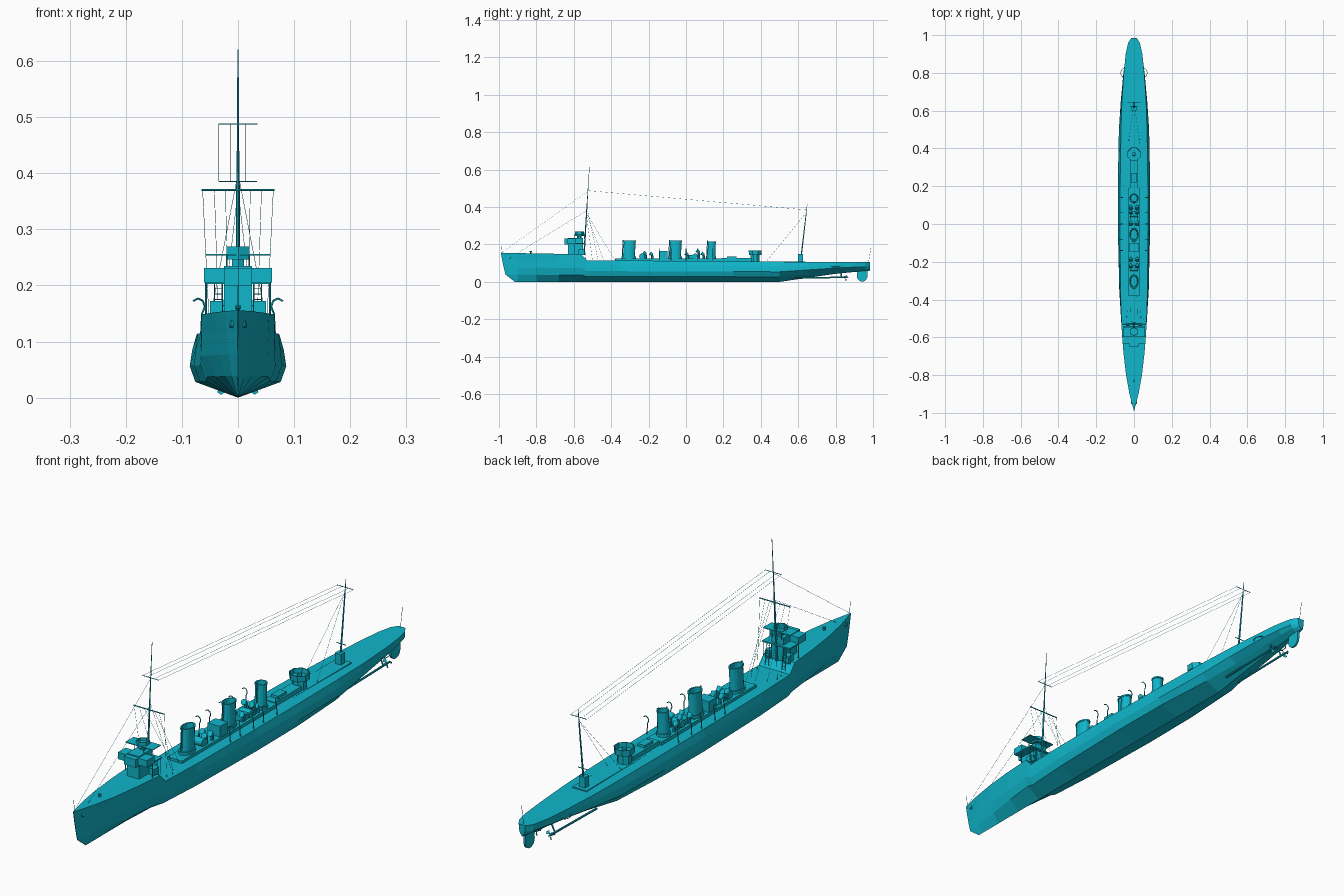
import bpy, math
from mathutils import Vector

cube = bpy.data.objects.get("Cube")
if cube:
    bpy.data.objects.remove(cube, do_unlink=True)

paint = bpy.data.materials.new("cyan paint")
paint.use_nodes = True
colour = (0.005, 0.47, 0.6, 1)
paint.diffuse_color = colour
paint.node_tree.nodes["Principled BSDF"].inputs["Base Color"].default_value = colour


def make(name, verts, faces):
    me = bpy.data.meshes.new(name)
    me.from_pydata(verts, [], faces)
    me.materials.append(paint)
    ob = bpy.data.objects.new(name, me)
    bpy.context.collection.objects.link(ob)
    return ob


def loft(name, rings):
    """Skin a list of equal closed rings and cap both ends."""
    n = len(rings[0])
    verts = [p for ring in rings for p in ring]
    faces = [(i * n + j, i * n + (j + 1) % n, (i + 1) * n + (j + 1) % n, (i + 1) * n + j)
             for i in range(len(rings) - 1) for j in range(n)]
    faces += [tuple(reversed(range(n))), tuple(range(len(verts) - n, len(verts)))]
    return make(name, verts, faces)


def box(name, x, y, z):
    """Box from three (low, high) ranges."""
    return loft(name, [[(x[0], y[0], h), (x[1], y[0], h), (x[1], y[1], h), (x[0], y[1], h)] for h in z])


def turned(name, x, y, profile, sides=16, sy=1, lean=0):
    """Upright turned form from (radius, z) pairs, stretched by sy along y."""
    z0 = profile[0][1]
    turn = [math.tau * (k + 0.5) / sides for k in range(sides)]
    return loft(name, [[(x + r * math.cos(a), y + lean * (z - z0) + r * sy * math.sin(a), z)
                        for a in turn] for r, z in profile])


def rod(name, a, b, r, r2=None, sides=6):
    a, b = Vector(a), Vector(b)
    q = (b - a).to_track_quat('Z', 'Y')
    turn = [math.tau * k / sides for k in range(sides)]
    return loft(name, [[p + q @ Vector((s * math.cos(t), s * math.sin(t), 0)) for t in turn]
                       for p, s in ((a, r), (b, r if r2 is None else r2))])


def path(name, pts, r, sides=5):
    for a, b in zip(pts, pts[1:]):
        rod(name, a, b, r, sides=sides)


def wire(name, a, b):
    rod(name, a, b, 0.0005, sides=3)


# Hull: y, bilge half width, mid half width, deck half width, deck z, keel z
stations = [
    (-.9, .012, .017, .024, .154, 0), (-.8, .024, .034, .042, .152, 0),
    (-.68, .042, .052, .056, .15, 0), (-.56, .055, .065, .065, .148, 0),
    (-.53, .057, .067, .066, .115, 0), (-.35, .068, .078, .072, .114, 0),
    (0, .076, .086, .074, .112, 0), (.25, .074, .085, .073, .11, 0),
    (.5, .06, .08, .069, .108, 0), (.65, .04, .07, .064, .106, .022),
    (.8, .03, .056, .054, .105, .043), (.9, .026, .042, .044, .105, .053),
    (.96, .02, .029, .031, .105, .057), (.985, .008, .012, .014, .105, .06)]


def section(ys, bilge, mid, deck, top, keel):
    widths = (0, bilge, mid, .65 * mid + .35 * deck, deck)
    half = [(w, ys[i], keel + (top - keel) * i / 4) for i, w in enumerate(widths)]
    return half + [(-w, y, z) for w, y, z in reversed(half[1:])]


stem = section((-.915, -.965, -.975, -.983, -.99), .0008, .0008, .0008, .156, 0)
loft("hull", [stem] + [section([s[0]] * 5, *s[1:]) for s in stations])

# Deckhouses along the centreline
box("funnel_casing", (-.03, .03), (-.38, .19), (.108, .124))
box("aft_casing", (-.022, .022), (.19, .35), (.106, .127))
box("aft_deck_strip", (-.03, .03), (.2, .64), (.1, .11))
box("boiler_house", (-.026, .026), (-.145, -.1), (.12, .165))
box("engine_skylight", (-.018, .018), (.0, .04), (.12, .145))
box("aft_locker", (-.015, .015), (.22, .27), (.12, .137))

# Funnels with open tops and base collars
for name, y, length, top in (("front", -.305, .033, .22), ("middle", -.058, .032, .22), ("rear", .135, .022, .217)):
    turned(name + "_funnel", 0, y, [(.021, .12), (.02, top - .006), (.022, top - .006),
           (.022, top), (.018, top), (.017, top - .03)], 16, length / .021, .04)
    turned(name + "_funnel_collar", 0, y, [(.025, .12), (.025, .135)], 16, length / .021)
    rod(name + "_steam_pipe", (0, y - length - .003, .12), (0, y - length + .002, top + .004), .003)

# Cowl ventilators
for y, h in ((-.215, .155), (-.18, .15), (.01, .15), (.07, .165), (.095, .15)):
    for s in (-1, 1):
        path("ventilator_trunk", [(s * .017, y, .12), (s * .017, y, h - .01), (s * .017, y - .005, h)], .006, 8)
        rod("ventilator_cowl", (s * .017, y + .002, h - .006), (s * .017, y - .013, h + .004), .006, .011, 10)

# Drums lying across the casing
for y in (-.235, .05):
    rod("winch_drum", (-.022, y, .137), (.022, y, .137), .015, sides=12)

# Aft gun tub
turned("gun_tub_base", 0, .37, [(.026, .106), (.026, .146)], 8)
turned("gun_tub", 0, .37, [(.036, .145), (.038, .168), (.035, .168), (.034, .15)], 8)
turned("gun_mount", 0, .37, [(.01, .148), (.008, .165)], 8)

# Bridge
box("bridge_house", (-.025, .025), (-.63, -.55), (.145, .235))
box("bridge_wheelhouse", (-.061, .061), (-.635, -.59), (.205, .231))
box("wheelhouse_front", (-.025, .025), (-.65, -.63), (.2, .231))
box("bridge_rear_deck", (-.058, .058), (-.6, -.54), (.203, .208))
box("compass_platform", (-.057, .057), (-.595, -.545), (.253, .256))
turned("director_pedestal", 0, -.57, [(.012, .23), (.012, .25)], 6)
turned("director_drum", 0, -.57, [(.024, .246), (.024, .269), (.02, .269), (.02, .258)], 6)
for s in (-1, 1):
    box("bridge_side_locker", sorted((s * .028, s * .05)), (-.575, -.545), (.145, .172))
    for y in (-.595, -.545):
        rod("bridge_post", (s * .057, y, .145), (s * .057, y, .205), .0015)
        rod("platform_post", (s * .02, y, .23), (s * .02, y, .254), .0015)
    for x in (.028, .042):
        rod("ladder_rail", (s * x, -.535, .115), (s * x, -.545, .205), .001)
    for k in range(8):
        y, z = -.536 - k * .001, .125 + k * .01
        rod("ladder_rung", (s * .028, y, z), (s * .042, y, z), .0008, sides=4)

# Boat davits: arched arms along both sides
for y in (-.14, -.08, .0, .06, .14):
    for s in (-1, 1):
        arm = [(s * .066, y, .11), (s * .064, y, .15)]
        arm += [(s * (.071 - .012 * math.cos(a)), y, .162 + .015 * math.sin(a))
                for a in (0, .8, 1.6, 2.4)]
        path("boat_davit", arm, .0018)

# Foremast and mainmast with yards
rod("foremast", (0, -.545, .145), (0, -.53, .4), .0045, .003)
rod("fore_topmast", (0, -.53, .4), (0, -.516, .62), .0025, .001)
rod("fore_lower_yard", (-.065, -.534, .37), (.065, -.534, .37), .002)
rod("fore_upper_yard", (-.035, -.525, .488), (.035, -.525, .488), .0012)
box("mainmast_house", (-.013, .013), (.6, .625), (.1, .15))
rod("mainmast", (0, .612, .105), (0, .642, .36), .004, .0025)
rod("main_topmast", (0, .642, .36), (0, .648, .415), .002, .001)
rod("main_upper_yard", (-.034, .645, .385), (.034, .645, .385), .0012)
rod("main_boom", (-.02, .62, .18), (.02, .62, .18), .0015)

# Rigging
for s in (-1, 1):
    for x in (.014, .034):
        wire("aerial", (s * x, -.525, .488), (s * x, .645, .385))
    for x, y in ((.063, -.5), (.042, -.44), (.022, -.38)):
        wire("signal_halyard", (s * x, -.534, .37), (s * x * .8, y, .115))
    wire("fore_shroud", (0, -.53, .4), (s * .055, -.47, .115))
    wire("main_shroud", (0, .643, .37), (s * .03, .43, .11))
wire("upper_forestay", (0, -.525, .485), (0, -.98, .16))
wire("lower_forestay", (0, -.532, .38), (0, -.9, .155))

# Staffs and bow fittings
rod("jackstaff", (0, -.982, .15), (0, -.987, .2), .0008)
rod("ensign_staff", (0, .975, .1), (0, .988, .18), .0008)
turned("capstan", 0, -.83, [(.005, .15), (.004, .158), (.006, .16), (.006, .164)], 8)
for s in (-1, 1):
    rod("hawse_pipe", (s * .005, -.945, .13), (s * .014, -.947, .132), .007, sides=10)

# Shafts, propellers and guards
for s in (-1, 1):
    rod("propeller_shaft", (s * .03, .58, .02), (s * .03, .855, .025), .004, sides=8)
    rod("shaft_bracket", (s * .03, .83, .025), (s * .015, .83, .055), .003)
    rod("propeller_hub", (s * .03, .845, .025), (s * .03, .868, .025), .006, .002, 8)
    for k in range(3):
        a = math.tau * k / 3 + .5
        u, v = math.cos(a), math.sin(a)
        tip = [(s * .03 + r * u + w * v, .855 + d, .025 + r * v - w * u)
               for r, w, d in ((.003, 0, 0), (.015, -.007, -.004), (.02, 0, 0), (.015, .007, .004))]
        make("propeller_blade", tip, [(0, 1, 2, 3)])
    guard = [(s * (.05 + .02 * math.sin(math.pi * k / 8)), .8 - .025 * math.cos(math.pi * k / 8), .08)
             for k in range(9)]
    path("propeller_guard", guard, .0015)

# Rudder: rounded blade below the stern
edge = [(.942 + .028 * math.cos(a), .03 - .028 * math.sin(a))
        for a in [math.pi * k / 10 for k in range(11)]]
edge = [(.97, .062)] + edge + [(.916, .055)]
loft("rudder", [[(x, y, z) for y, z in edge] for x in (-.004, .004)])
